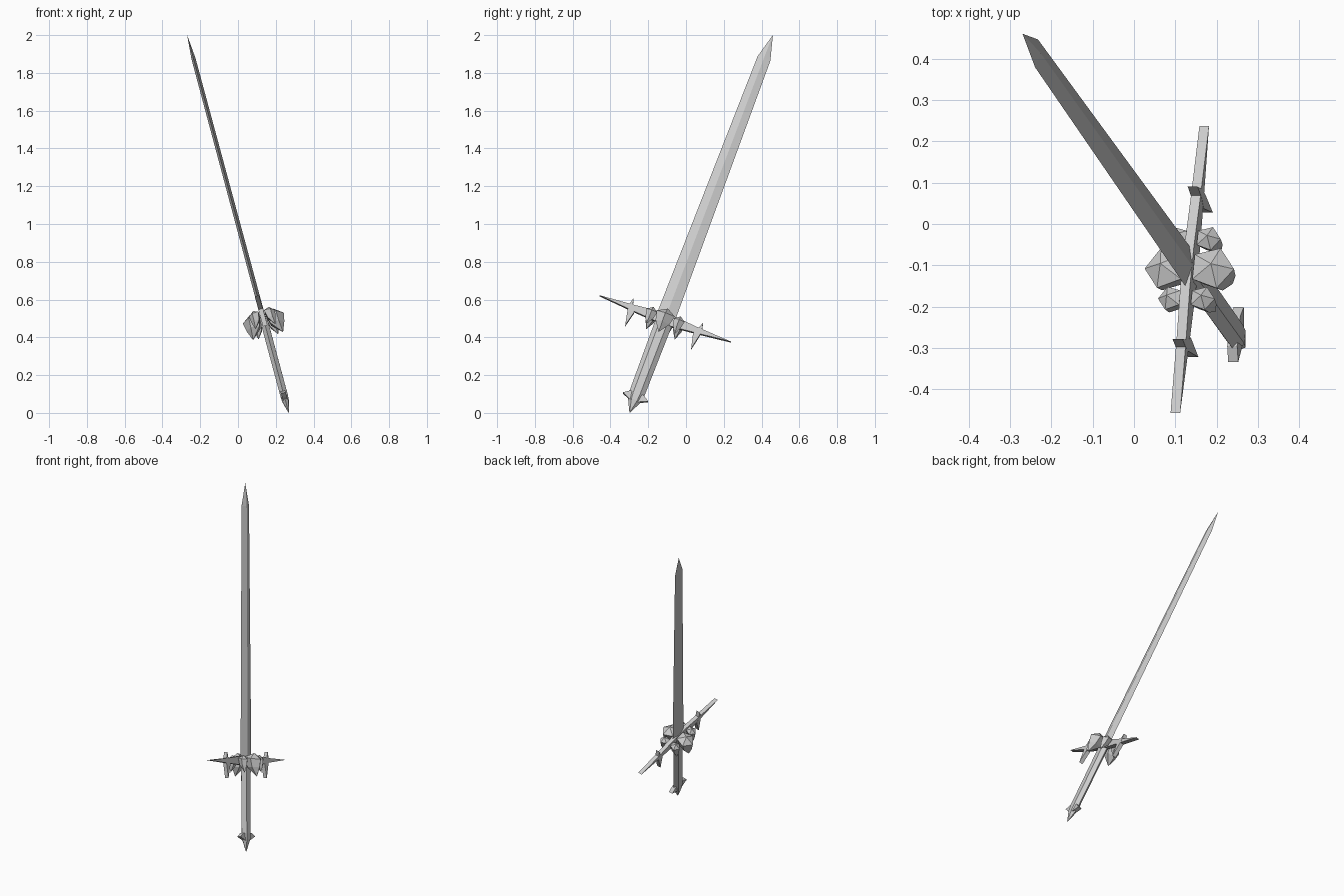
import bpy, bmesh, math
from mathutils import Vector, Matrix

if "Cube" in bpy.data.objects:
    bpy.data.objects.remove(bpy.data.objects["Cube"])

# Sword frame: w along the blade, u along the crossguard, v through the thickness
W = Vector((-0.244, 0.344, 0.907)).normalized()
U = Vector((0.095, 0.938, -0.333))
U = (U - W * U.dot(W)).normalized()
V = W.cross(U) * -1
ORIGIN = Vector((0.135, -0.11, 0.4975))


def place(u, v, w):
    return ORIGIN + U * u + V * v + W * w


def finish(name, bm):
    bmesh.ops.remove_doubles(bm, verts=bm.verts, dist=1e-5)
    bmesh.ops.recalc_face_normals(bm, faces=bm.faces)
    mesh = bpy.data.meshes.new(name)
    bm.to_mesh(mesh)
    bm.free()
    obj = bpy.data.objects.new(name, mesh)
    bpy.context.collection.objects.link(obj)
    return obj


def loft(name, section, stations):
    """Scale a unit cross-section along the sword: stations are (w, half u, half v)."""
    bm = bmesh.new()
    rings = [[bm.verts.new(place(a * hu, b * hv, w)) for a, b in section]
             for w, hu, hv in stations]
    n = len(section)
    for lo, hi in zip(rings, rings[1:]):
        for i in range(n):
            j = (i + 1) % n
            bm.faces.new((lo[i], lo[j], hi[j], hi[i]))
    bm.faces.new(rings[0])
    bm.faces.new(rings[-1])
    return finish(name, bm)


def plate(name, outline, half):
    """Extrude a (u, w) outline through the thickness."""
    bm = bmesh.new()
    front = [bm.verts.new(place(u, half, w)) for u, w in outline]
    back = [bm.verts.new(place(u, -half, w)) for u, w in outline]
    n = len(outline)
    bm.faces.new(front)
    bm.faces.new(back[::-1])
    for i in range(n):
        j = (i + 1) % n
        bm.faces.new((front[i], front[j], back[j], back[i]))
    return finish(name, bm)


def crystal(name, u, v, r, top, tip, side):
    """Faceted stone with a low crown and a long point leaning outwards."""
    bm = bmesh.new()
    crown = bm.verts.new(place(u, side * (v + 0.1 * r), top))
    point = bm.verts.new(place(u * 1.05, side * (v + 0.45 * r), tip))
    upper, lower = [], []
    for i in range(5):
        a = math.tau * i / 5
        c, s = math.cos(a), math.sin(a)
        upper.append(bm.verts.new(place(u + r * s, side * (v + r * c), top * 0.3 - 0.15 * r * c)))
        lower.append(bm.verts.new(place(u + 0.75 * r * s, side * (v + r * (0.1 + 0.75 * c)), tip * 0.42)))
    for i in range(5):
        j = (i + 1) % 5
        bm.faces.new((crown, upper[i], upper[j]))
        bm.faces.new((upper[i], lower[i], lower[j], upper[j]))
        bm.faces.new((lower[i], point, lower[j]))
    return finish(name, bm)


diamond = [(1, 0), (0, 1), (-1, 0), (0, -1)]
hexagon = [(1, 0), (0.45, 1), (-0.45, 1), (-1, 0), (-0.45, -1), (0.45, -1)]

# Blade and grip
loft("blade", diamond, [(0.0, 0.052, 0.013), (1.52, 0.036, 0.011), (1.656, 0.0004, 0.0004)])
loft("grip", hexagon, [(-0.546, 0.002, 0.002), (-0.475, 0.036, 0.018),
                       (-0.44, 0.042, 0.02), (0.0, 0.047, 0.02)])

# Crossguard with tapering arms
arm = [(0.37, 0.0), (0.18, -0.019), (0.05, -0.03)]
half_top = [(0.05, 0.026), (0.18, 0.013)]
guard = arm + [(-u, w) for u, w in arm[::-1]] + [(-u, w) for u, w in half_top[::-1]] + half_top
plate("crossguard", guard, 0.012)

for sign, label in ((1, "right"), (-1, "left")):
    # Barbs on the arms and spikes on the pommel
    barb = [(0.196, 0.047), (0.206, 0.0), (0.203, -0.025), (0.186, -0.108), (0.166, -0.025), (0.182, 0.0)]
    plate("barb_" + label, [(sign * u, w) for u, w in barb], 0.0125)
    spike = [(0.0, -0.435), (0.038, -0.435), (0.071, -0.458), (0.04, -0.472), (0.0, -0.49)]
    plate("pommel_spike_" + label, [(sign * u, w) for u, w in spike], 0.0125)

# Crystal clusters on both faces of the guard
for side, label in ((1, "front"), (-1, "back")):
    crystal("large_crystal_" + label, 0.0, 0.058, 0.054, 0.042, -0.1, side)
    for sign in (1, -1):
        crystal("small_crystal_" + label, sign * 0.077, 0.04, 0.031, 0.03, -0.075, side)
